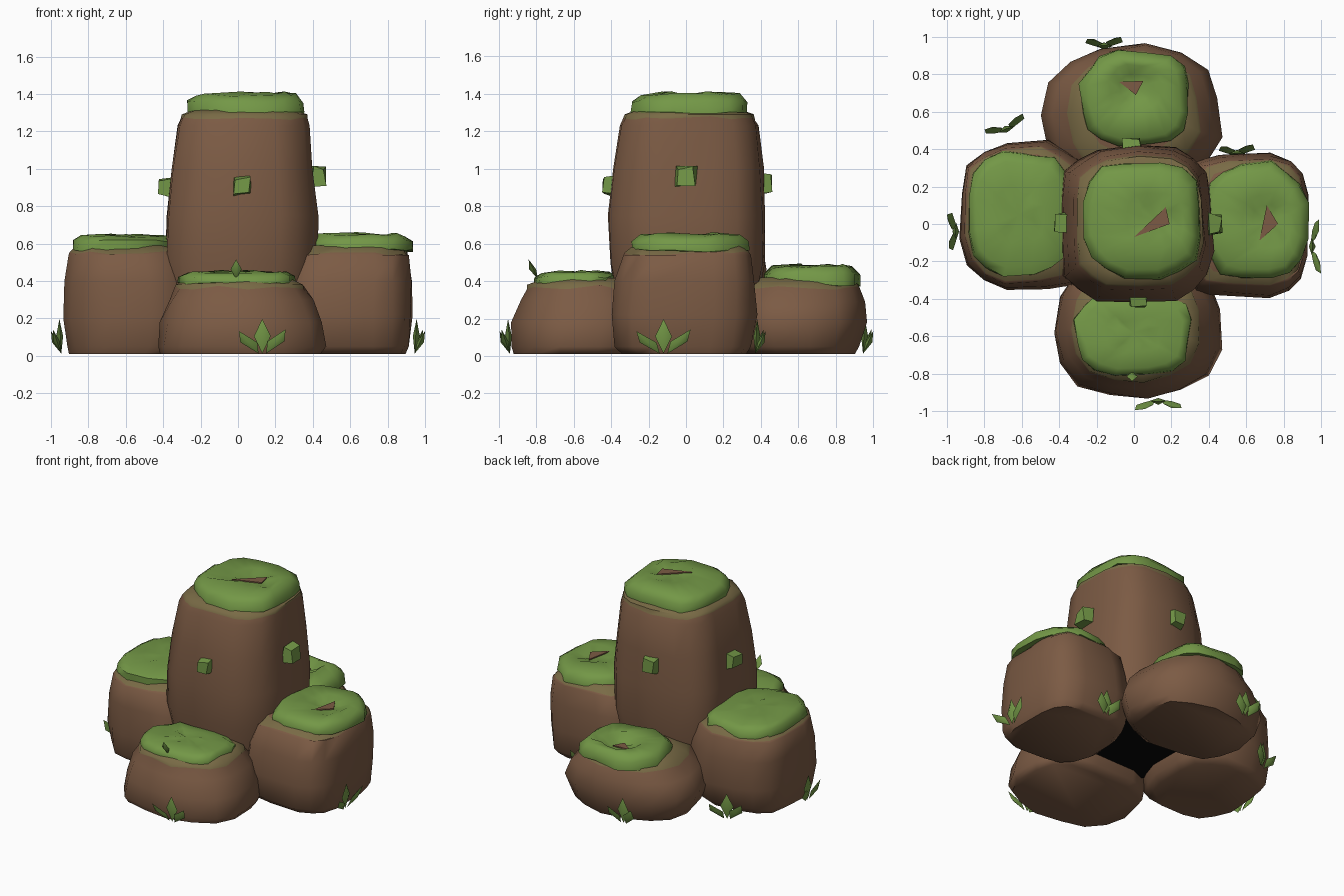
import bpy, bmesh, math, random
from mathutils import Vector

if "Cube" in bpy.data.objects:
    bpy.data.objects.remove(bpy.data.objects["Cube"])


def material(name, rgb):
    m = bpy.data.materials.new(name)
    m.diffuse_color = (*rgb, 1)
    m.use_nodes = True
    m.node_tree.nodes["Principled BSDF"].inputs["Base Color"].default_value = m.diffuse_color
    return m


BROWN = material("brown rock", (0.200, 0.104, 0.058))
GREEN = material("moss green", (0.172, 0.312, 0.062))
OLIVE = material("mossy soil", (0.190, 0.145, 0.060))
BLACK = material("dark hollow", (0.002, 0.002, 0.002))


def finish(name, bm, mats, angle):
    bmesh.ops.recalc_face_normals(bm, faces=bm.faces)
    me = bpy.data.meshes.new(name)
    bm.to_mesh(me)
    bm.free()
    for m in mats:
        me.materials.append(m)
    ob = bpy.data.objects.new(name, me)
    bpy.context.collection.objects.link(ob)
    bpy.ops.object.select_all(action='DESELECT')
    ob.select_set(True)
    bpy.context.view_layer.objects.active = ob
    bpy.ops.object.shade_smooth_by_angle(angle=math.radians(angle))
    return ob


def loft(name, rings, n, power, seed, mats, angle=55, jitter=0.04, zjit=0.0,
         out=(0, 0), power_out=3, hem=None, hollow=False):
    """Rings are (x0, x1, y0, y1, z): squarish outlines joined upwards.
    The half facing 'out' has its own roundness. Faces above the ragged
    'hem' height take material 1; a hollow base takes material 2."""
    rng = random.Random(seed)
    rings = list(rings)
    hem_row = 99
    if hem:
        hem_row = next(k for k, r in enumerate(rings) if r[4] > hem)
        a, b = rings[hem_row - 1], rings[hem_row]
        t = (hem - a[4]) / (b[4] - a[4])
        rings.insert(hem_row, tuple(p + (q - p) * t for p, q in zip(a, b)))
    column = [1 + rng.uniform(-jitter, jitter) for _ in range(n)]
    bm = bmesh.new()
    loops = []
    for row, (x0, x1, y0, y1, z) in enumerate(rings):
        loop = []
        dz = 0.014 if row == hem_row else zjit
        for i in range(n):
            a = 2 * math.pi * (i + 0.5) / n
            c, s = math.cos(a), math.sin(a)
            p = power_out if c * out[0] + s * out[1] > 0 else power
            k = column[i] * (1 + rng.uniform(-jitter, jitter) * (0 if row == hem_row else 0.5))
            px = math.copysign(abs(c) ** (2 / p), c) * k
            py = math.copysign(abs(s) ** (2 / p), s) * k
            loop.append(bm.verts.new(((x0 + x1) / 2 + px * (x1 - x0) / 2,
                                      (y0 + y1) / 2 + py * (y1 - y0) / 2,
                                      z + rng.uniform(-dz, dz))))
        loops.append(loop)
    for r, (a, b) in enumerate(zip(loops, loops[1:])):
        for i in range(n):
            j = (i + 1) % n
            f = bm.faces.new((a[i], a[j], b[j], b[i]))
            f.material_index = 1 if r >= hem_row else 2 if hollow and r == 0 else 0
    # top fan and flat bottom
    centre = bm.verts.new(sum((v.co for v in loops[-1]), Vector()) / n)
    for i in range(n):
        bm.faces.new((loops[-1][i], loops[-1][(i + 1) % n], centre))
    bm.faces.new(loops[0][::-1]).material_index = 2 if hollow else 0
    return finish(name, bm, mats, angle)


ROCK = [BROWN, OLIVE, BLACK]

# central column, with a dark hollow underneath between the boulders
loft("central_column", [
    (-0.34, 0.34, -0.34, 0.34, 0.12), (-0.36, 0.37, -0.37, 0.37, 0.27),
    (-0.40, 0.42, -0.41, 0.42, 0.50), (-0.39, 0.42, -0.42, 0.42, 0.75),
    (-0.365, 0.395, -0.39, 0.41, 1.00), (-0.33, 0.375, -0.355, 0.38, 1.23),
    (-0.305, 0.365, -0.325, 0.36, 1.29), (-0.24, 0.30, -0.26, 0.29, 1.315)],
    18, 3.2, 3, ROCK, jitter=0.03, hem=1.27, hollow=True)

# four boulders round the column
loft("right_boulder", [
    (0.28, 0.90, -0.34, 0.31, 0.01), (0.23, 0.92, -0.38, 0.34, 0.05),
    (0.21, 0.93, -0.40, 0.37, 0.22), (0.23, 0.925, -0.38, 0.36, 0.40),
    (0.28, 0.91, -0.34, 0.34, 0.54), (0.34, 0.87, -0.28, 0.30, 0.59)],
    16, 2.8, 5, ROCK, out=(1, 0), power_out=3.8, hem=0.548)
loft("left_boulder", [
    (-0.90, -0.28, -0.32, 0.37, 0.01), (-0.92, -0.23, -0.34, 0.41, 0.05),
    (-0.935, -0.21, -0.36, 0.45, 0.20), (-0.93, -0.23, -0.35, 0.44, 0.40),
    (-0.91, -0.28, -0.32, 0.42, 0.54), (-0.86, -0.34, -0.26, 0.37, 0.59)],
    16, 2.8, 8, ROCK, out=(-1, 0), power_out=2.7, hem=0.548)
loft("front_boulder", [
    (-0.41, 0.45, -0.92, -0.26, 0.01), (-0.43, 0.47, -0.945, -0.22, 0.05),
    (-0.41, 0.45, -0.94, -0.20, 0.18), (-0.37, 0.40, -0.89, -0.22, 0.30),
    (-0.33, 0.345, -0.85, -0.28, 0.38), (-0.27, 0.28, -0.76, -0.34, 0.415)],
    15, 3.0, 11, ROCK, out=(0, -1), power_out=2.2, hem=0.368)
loft("back_boulder", [
    (-0.41, 0.40, 0.28, 0.89, 0.01), (-0.44, 0.43, 0.23, 0.92, 0.05),
    (-0.49, 0.47, 0.20, 0.96, 0.18), (-0.43, 0.42, 0.22, 0.94, 0.29),
    (-0.335, 0.335, 0.28, 0.91, 0.38), (-0.25, 0.26, 0.38, 0.84, 0.42)],
    15, 2.6, 14, ROCK, out=(0, 1), power_out=2.3, hem=0.362)


# moss caps: draped green rim and a gently dished top
def moss(name, x0, x1, y0, y1, z0, z1, seed, px=0.0, py=0.0, dip=0.0):
    h = z1 - z0
    cx, cy = (x0 + x1) / 2 + px, (y0 + y1) / 2 + py
    w, d = x1 - x0, y1 - y0

    def grown(e, z):
        return (x0 - e, x1 + e, y0 - e, y1 + e, z)
    rings = [
        grown(0.006, z0 - 0.012), grown(0.004, z0 + h * 0.5),
        (x0 + w * 0.07, x1 - w * 0.07, y0 + d * 0.07, y1 - d * 0.07, z1 - h * 0.1),
        (cx - w * 0.24, cx + w * 0.24, cy - d * 0.24, cy + d * 0.24, z1),
        (cx - w * 0.14, cx + w * 0.14, cy - d * 0.14, cy + d * 0.14, z1 - dip)]
    loft(name, rings, 16, 2.7, seed, [GREEN], angle=60, jitter=0.045, zjit=0.009)


moss("column_moss", -0.27, 0.36, -0.29, 0.33, 1.31, 1.405, 21, 0.07, 0, 0.01)
moss("right_moss", 0.38, 0.92, -0.29, 0.32, 0.575, 0.655, 22, 0.06, 0, 0.02)
moss("left_moss", -0.89, -0.34, -0.28, 0.38, 0.575, 0.645, 23)
moss("front_moss", -0.31, 0.30, -0.80, -0.36, 0.395, 0.45, 24)
moss("back_moss", -0.28, 0.29, 0.42, 0.92, 0.39, 0.485, 25, 0, 0.06, 0.045)

# thin chips of bare rock showing through the moss tops
chips = {
    "column_chip": (1.405, (0.0, -0.07), (0.19, 0.0), (0.17, 0.09)),
    "right_chip": (0.645, (0.67, -0.09), (0.77, 0.0), (0.71, 0.10)),
    "back_chip": (0.452, (-0.08, 0.76), (0.01, 0.69), (0.05, 0.765))}
for name, (z, *corners) in chips.items():
    bm = bmesh.new()
    low = [bm.verts.new((x, y, z - 0.008)) for x, y in corners]
    top = [bm.verts.new((x, y, z)) for x, y in corners]
    bm.faces.new(low[::-1])
    bm.faces.new(top)
    for i in range(3):
        j = (i + 1) % 3
        bm.faces.new((low[i], low[j], top[j], top[i]))
    finish(name, bm, [BROWN], 30)


# leaf: a thin diamond-section blade that narrows to both ends
def leaf(bm, base, tip, side, out, width):
    mid = base.lerp(tip, 0.5)
    a, b = bm.verts.new(base), bm.verts.new(tip)
    ring = [bm.verts.new(mid + v) for v in
            (side * width, out * 0.022, -side * width, -out * 0.015)]
    for i in range(4):
        j = (i + 1) % 4
        bm.faces.new((a, ring[i], ring[j]))
        bm.faces.new((b, ring[j], ring[i]))


# tufts at the foot of the boulders: (x, y, outward angle, half spread)
tufts = {
    "front_tuft": (0.13, -0.94, -90, 0.125),
    "right_tuft": (0.945, -0.12, 0, 0.145),
    "left_tuft": (-0.945, -0.04, 180, 0.09),
    "back_tuft": (-0.16, 0.945, 90, 0.09),
    "back_left_tuft": (-0.68, 0.50, 110, 0.11),
    "back_right_tuft": (0.55, 0.37, 90, 0.085)}
for name, (x, y, deg, spread) in tufts.items():
    a = math.radians(deg)
    out, side = Vector((math.cos(a), math.sin(a), 0)), Vector((-math.sin(a), math.cos(a), 0))
    base = Vector((x, y, 0.012))
    bm = bmesh.new()
    for s, reach, height in ((-1, 0.055, 0.12), (0, 0.01, 0.185), (1, 0.045, 0.13)):
        tip = base + side * s * spread + out * reach + Vector((0, 0, height))
        leaf(bm, base + side * s * 0.02, tip, side, out, 0.045)
    finish(name, bm, [GREEN], 75)

# single blade on the front moss
bm = bmesh.new()
leaf(bm, Vector((-0.01, -0.79, 0.41)), Vector((-0.01, -0.84, 0.515)),
     Vector((1, 0, 0)), Vector((0, -1, 0)), 0.03)
finish("front_moss_blade", bm, [GREEN], 75)

# moss buds on the column sides: (x, y, z, outward angle)
buds = {"front_bud": (0.02, -0.41, 0.905, -90), "right_bud": (0.43, 0.0, 0.96, 0),
        "left_bud": (-0.385, 0.0, 0.90, 180), "back_bud": (-0.01, 0.425, 0.92, 90)}
for k, (name, (x, y, z, deg)) in enumerate(buds.items()):
    rng = random.Random(40 + k)
    bm = bmesh.new()
    bmesh.ops.create_cube(bm, size=1)
    for v in bm.verts:
        taper = 0.85 if v.co.x > 0 else 1.0
        v.co = Vector((v.co.x * 0.07, v.co.y * 0.11 * taper, v.co.z * 0.10 * taper))
        v.co += Vector([rng.uniform(-0.012, 0.012) for _ in range(3)])
    ob = finish(name, bm, [GREEN], 50)
    ob.location = (x, y, z)
    ob.rotation_euler.z = math.radians(deg)
